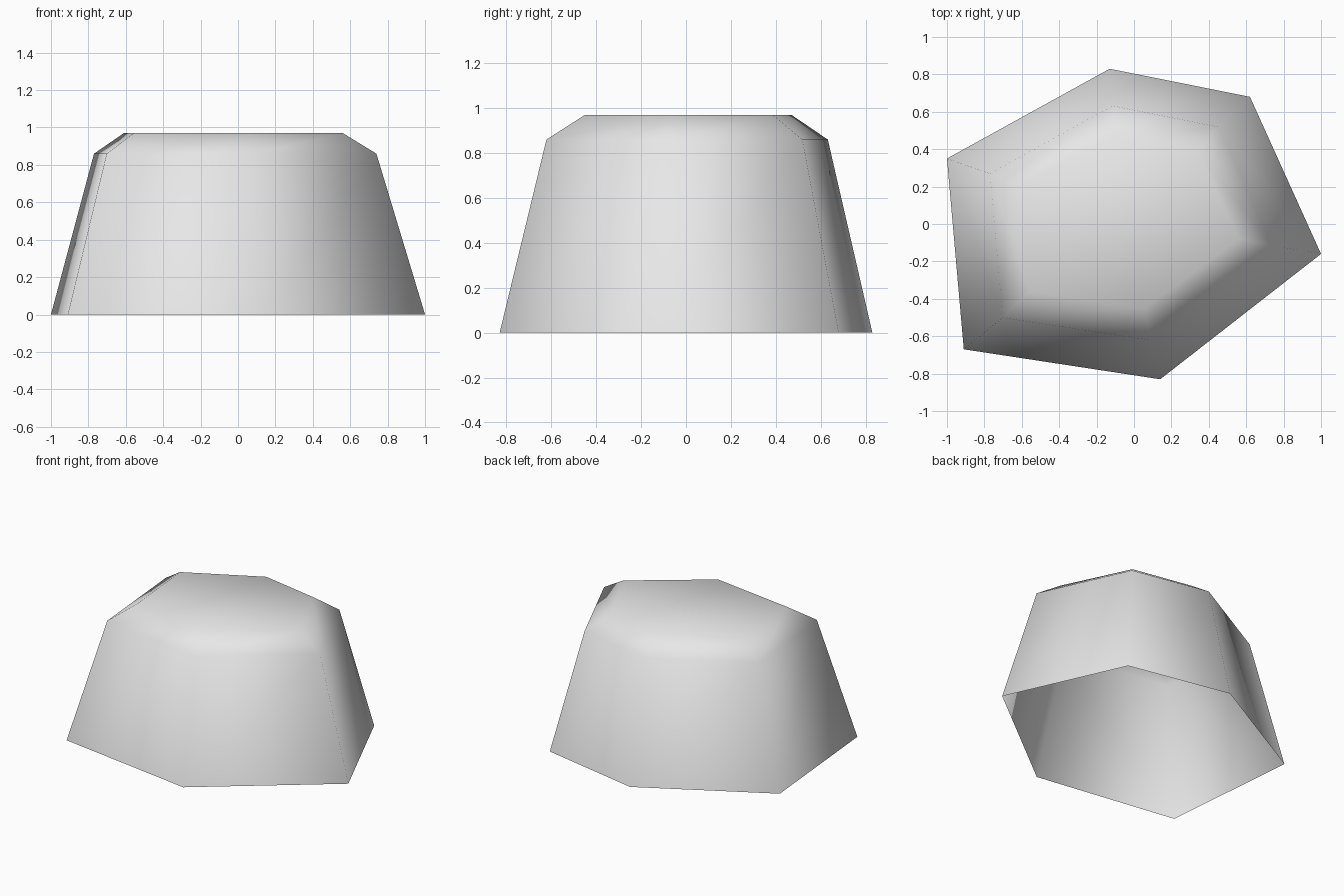
import bpy
import bmesh

# Remove the default cube
cube = bpy.data.objects.get("Cube")
if cube:
    bpy.data.objects.remove(cube, do_unlink=True)

# Single plain grey material
GREY = (0.8, 0.8, 0.8, 1.0)
mat = bpy.data.materials.new("plain grey")
mat.use_nodes = True
mat.diffuse_color = GREY
mat.node_tree.nodes["Principled BSDF"].inputs["Base Color"].default_value = GREY

# Irregular six-sided footprint, counter-clockwise
OUTLINE = [(1.0, -0.16), (0.62, 0.68), (-0.13, 0.83),
           (-1.0, 0.35), (-0.91, -0.67), (0.14, -0.83)]

# Each level: height, x scale, y scale, x shift, y shift
LEVELS = [(0.0, 1.0, 1.0, 0.0, 0.0),
          (0.86, 0.755, 0.755, -0.015, 0.005),
          (0.97, 0.585, 0.554, -0.025, 0.01)]


def add_ring(bm, z, sx, sy, dx, dy):
    return [bm.verts.new((x * sx + dx, y * sy + dy, z)) for x, y in OUTLINE]


# Open-bottomed tapering shell with a sloped shoulder and flat top
bm = bmesh.new()
rings = [add_ring(bm, *level) for level in LEVELS]
count = len(OUTLINE)
for low, high in zip(rings, rings[1:]):
    for i in range(count):
        j = (i + 1) % count
        bm.faces.new((low[i], low[j], high[j], high[i]))
bm.faces.new(rings[-1])
for face in bm.faces:
    face.smooth = True

mesh = bpy.data.meshes.new("rock_shell")
bm.to_mesh(mesh)
bm.free()
mesh.materials.append(mat)
rock = bpy.data.objects.new("rock_shell", mesh)
bpy.context.collection.objects.link(rock)
